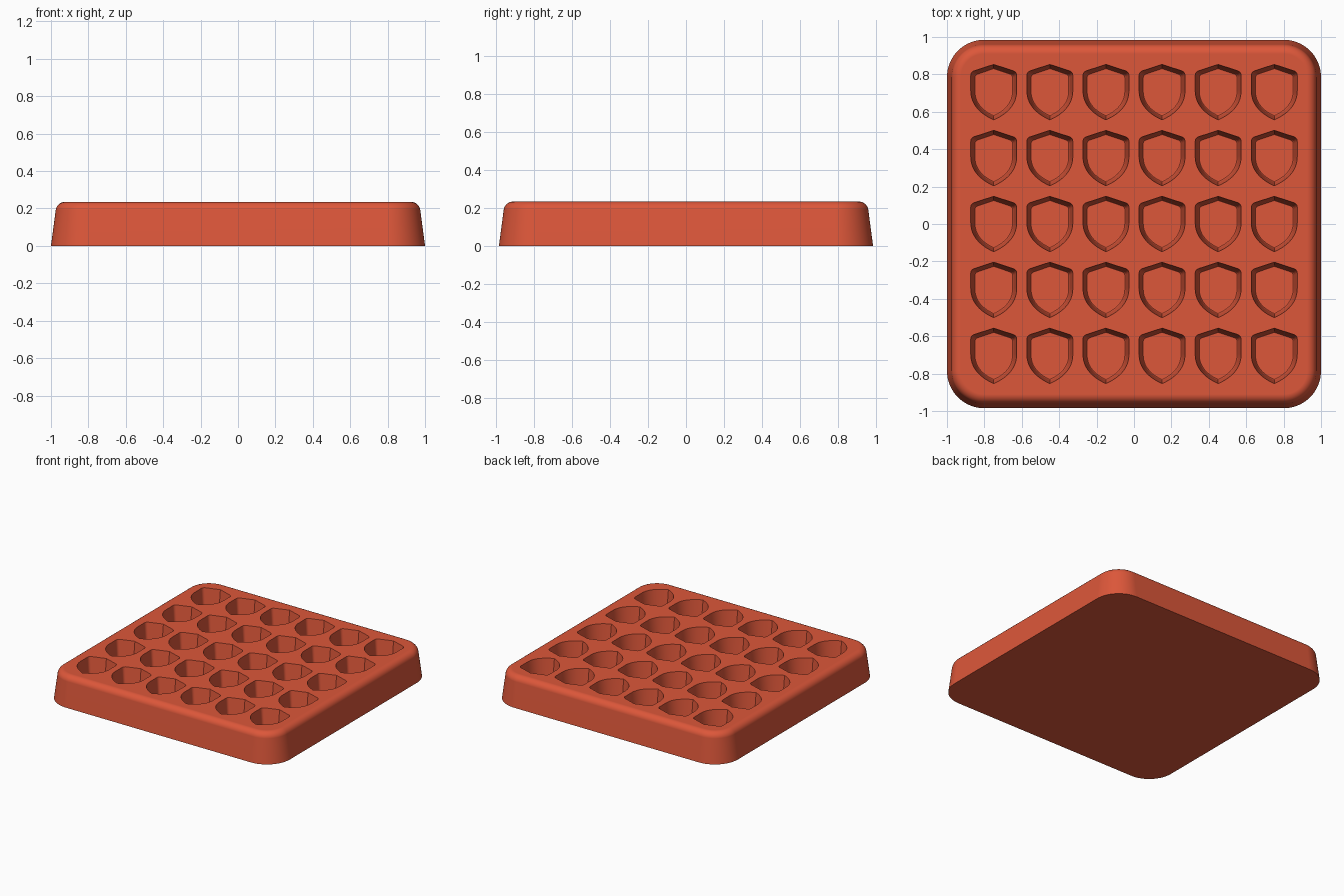
import bpy, bmesh
from math import sin, cos, pi, radians
from mathutils import Vector

cube = bpy.data.objects.get("Cube")
if cube:
    bpy.data.objects.remove(cube, do_unlink=True)

HX, HY, TOP, CORNER = 1.0, 0.985, 0.235, 0.2

red = bpy.data.materials.new("brick_red")
red.use_nodes = True
colour = (0.72, 0.095, 0.042, 1)
red.diffuse_color = colour
red.node_tree.nodes["Principled BSDF"].inputs["Base Color"].default_value = colour


def rounded_rect(inset, z, steps=16):
    r = CORNER - inset
    cx, cy = HX - CORNER, HY - CORNER
    pts = []
    for q, (sx, sy) in enumerate([(1, 1), (-1, 1), (-1, -1), (1, -1)]):
        for i in range(steps + 1):
            a = (q + i / steps) * pi / 2
            pts.append(Vector((sx * cx + r * cos(a), sy * cy + r * sin(a), z)))
    return pts


def bezier(a, b, c, n):
    return [a * (1 - t) ** 2 + b * 2 * t * (1 - t) + c * t * t
            for t in (i / n for i in range(n + 1))]


def shield_outline():
    # right half from the top peak to the lower tip, then mirrored
    peak, shoulder = Vector((0, 0.148)), Vector((0.123, 0.108))
    half = [peak]
    half += bezier(shoulder.lerp(peak, 0.16), shoulder, shoulder - Vector((0, 0.02)), 5)
    a, b, c, d = (Vector(p) for p in [(0.123, 0.01), (0.123, -0.07), (0.068, -0.118), (0, -0.148)])
    for i in range(15):
        t = i / 14
        half.append(a * (1 - t) ** 3 + b * 3 * t * (1 - t) ** 2
                    + c * 3 * t * t * (1 - t) + d * t ** 3)
    return half[::-1] + [Vector((-p.x, p.y)) for p in half[1:-1]]


def loft(bm, loops):
    # skin a stack of matching loops, closed at both ends
    rings = [[bm.verts.new(p) for p in loop] for loop in loops]
    for lo, hi in zip(rings, rings[1:]):
        for i in range(len(lo)):
            j = (i + 1) % len(lo)
            bm.faces.new((lo[i], lo[j], hi[j], hi[i]))
    bm.faces.new(rings[0][::-1])
    bm.faces.new(rings[-1])


def make_object(name, bm):
    bmesh.ops.recalc_face_normals(bm, faces=bm.faces)
    mesh = bpy.data.meshes.new(name)
    bm.to_mesh(mesh)
    bm.free()
    mesh.materials.append(red)
    obj = bpy.data.objects.new(name, mesh)
    bpy.context.collection.objects.link(obj)
    return obj


# Tray block: drafted sides and a rounded upper edge
FILLET = 0.05
profile = [(0, 0)]
for i in range(9):
    a = radians(8) + (pi / 2 - radians(8)) * i / 8
    profile.append((0.025 + FILLET * (1 - cos(a)), TOP - FILLET * (1 - sin(a))))
bm = bmesh.new()
loft(bm, [rounded_rect(inset, z) for inset, z in profile])
tray = make_object("mould_tray", bm)

# Shield-shaped pocket cutters, with drafted walls and a soft floor edge
outline = shield_outline()
pocket = [(0.027, 0.075), (0.022, 0.077), (0.018, 0.083), (0.016, 0.092),
          (0, TOP), (-0.002, TOP + 0.02)]
bm = bmesh.new()
for col in range(6):
    for row in range(5):
        cx, cy = (col - 2.5) * 0.3, (row - 2) * 0.3525
        loft(bm, [[Vector((cx + p.x * (1 - d / 0.123), cy + p.y * (1 - d / 0.148), z))
                   for p in outline] for d, z in pocket])
cutter = make_object("pocket_cutter", bm)
cutter.hide_render = True

# Cut the pockets, then discard the cutter
cut = tray.modifiers.new("pockets", 'BOOLEAN')
cut.operation = 'DIFFERENCE'
cut.solver = 'EXACT'
cut.object = cutter
bpy.context.view_layer.objects.active = tray
tray.select_set(True)
cutter.select_set(False)
bpy.ops.object.modifier_apply(modifier=cut.name)
bpy.data.objects.remove(cutter, do_unlink=True)

# Smooth curved walls, keep rims and the base edge sharp
bpy.ops.object.shade_smooth_by_angle(angle=radians(30))
weighted = tray.modifiers.new("flat_faces", 'WEIGHTED_NORMAL')
weighted.keep_sharp = True
